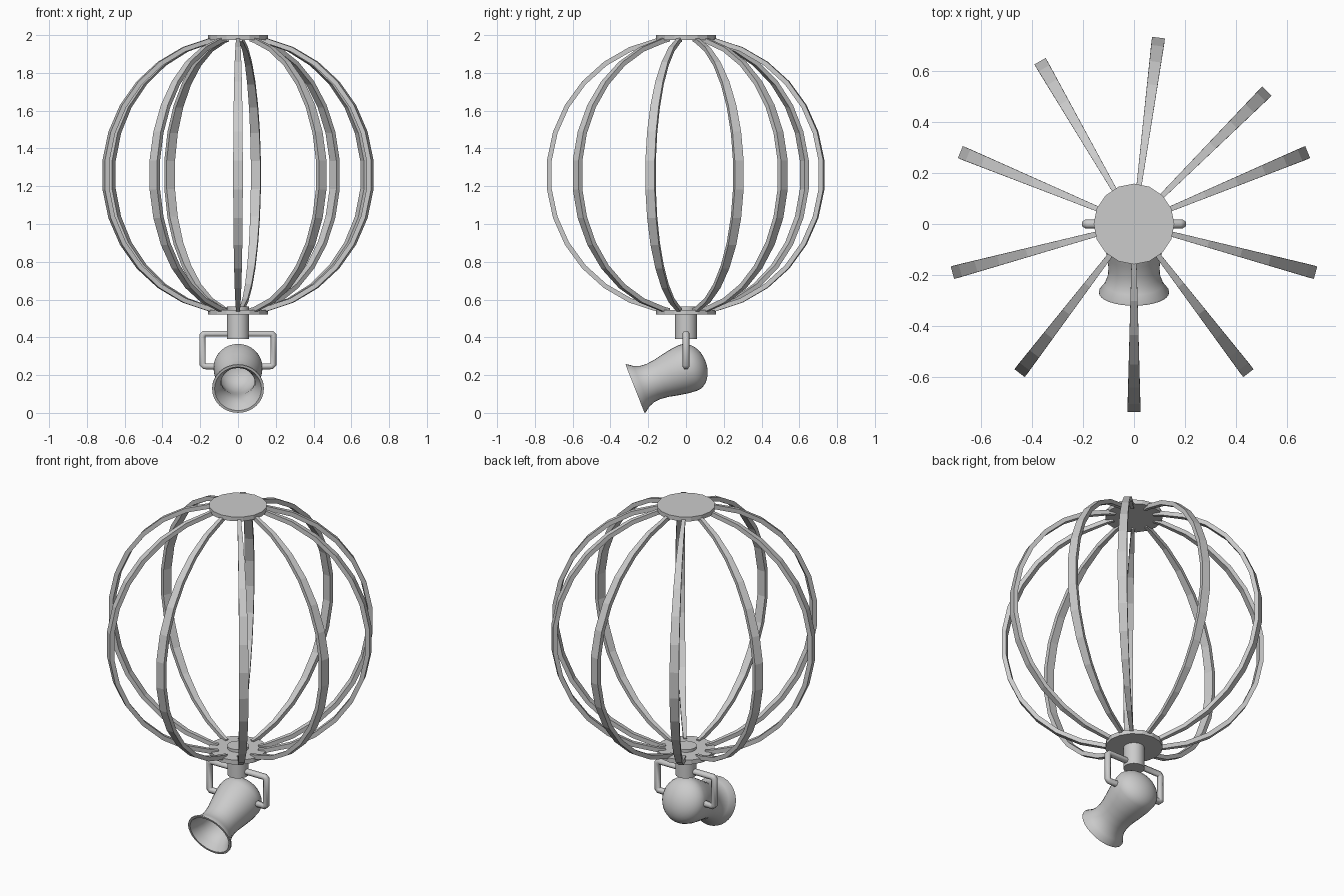
import bpy, bmesh
from math import sin, cos, pi, radians
from mathutils import Matrix, Vector

if "Cube" in bpy.data.objects:
    bpy.data.objects.remove(bpy.data.objects["Cube"])

CZ, R, RI = 1.26, 0.74, 0.715


def finish(name, bm, smooth=None):
    bmesh.ops.recalc_face_normals(bm, faces=bm.faces)
    me = bpy.data.meshes.new(name)
    bm.to_mesh(me)
    bm.free()
    ob = bpy.data.objects.new(name, me)
    bpy.context.collection.objects.link(ob)
    if smooth:
        bpy.ops.object.select_all(action='DESELECT')
        ob.select_set(True)
        bpy.context.view_layer.objects.active = ob
        bpy.ops.object.shade_smooth_by_angle(angle=radians(smooth))
    return ob


def disc(name, r, z0, z1, sides, smooth=None):
    bm = bmesh.new()
    bmesh.ops.create_cone(bm, cap_ends=True, segments=sides, radius1=r, radius2=r,
                          depth=z1 - z0, matrix=Matrix.Translation((0, 0, (z0 + z1) / 2)))
    return finish(name, bm, smooth)


# cage ribs: faceted bands, wide at the equator and narrow at the poles
def rib(name, angle):
    bm = bmesh.new()
    rot = Matrix.Rotation(radians(angle), 4, 'Z')
    rings = []
    for lat in [9] + list(range(12, 169, 12)) + [171]:
        a = radians(lat)
        w = 0.006 + 0.0195 * sin(a)
        ring = []
        for rad, side in ((R, -1), (R, 1), (RI, 1), (RI, -1)):
            p = Vector((rad * sin(a), side * w, CZ + rad * cos(a)))
            ring.append(bm.verts.new(rot @ p))
        rings.append(ring)
    for a, b in zip(rings, rings[1:]):
        for i in range(4):
            j = (i + 1) % 4
            bm.faces.new((a[i], a[j], b[j], b[i]))
    bm.faces.new(rings[0])
    bm.faces.new(rings[-1])
    return finish(name, bm)


for k in range(10):
    rib(f"cage_rib_{k + 1}", 45 + 37.5 * k)

# end plates and neck
disc("top_plate", 0.158, 1.974, 2.0, 16)
disc("bottom_plate", 0.158, 0.52, 0.546, 16)
disc("neck", 0.058, 0.39, 0.562, 24, 40)

# yoke: bent tube holding the lamp
cu = bpy.data.curves.new("yoke", 'CURVE')
cu.dimensions = '3D'
cu.bevel_depth = 0.0185
cu.bevel_resolution = 1
cu.use_fill_caps = True
half = [(0.10, 0.246), (0.178, 0.246), (0.188, 0.256), (0.188, 0.41), (0.178, 0.42)]
path = half + [(-x, z) for x, z in reversed(half)]
sp = cu.splines.new('POLY')
sp.points.add(len(path) - 1)
for pt, (x, z) in zip(sp.points, path):
    pt.co = (x, 0, z, 1)
yoke = bpy.data.objects.new("yoke", cu)
bpy.context.collection.objects.link(yoke)
bpy.ops.object.select_all(action='DESELECT')
yoke.select_set(True)
bpy.context.view_layer.objects.active = yoke
bpy.ops.object.convert(target='MESH')

# lamp: hollow turned shell (radius, distance forward), tilted downward
dome = [(0.13 * sin(i * pi / 16), -0.015 - 0.096 * cos(i * pi / 16)) for i in range(9)]
outer = [(0.127, 0.03), (0.117, 0.085), (0.105, 0.14), (0.1, 0.185), (0.103, 0.22),
         (0.115, 0.253), (0.137, 0.283), (0.137, 0.29)]
inner = [(0.124, 0.29), (0.104, 0.255), (0.091, 0.22), (0.088, 0.185), (0.093, 0.14),
         (0.105, 0.085), (0.114, 0.02), (0.1, -0.045), (0.06, -0.082), (0, -0.095)]
bm = bmesh.new()
prof = [bm.verts.new((r, 0, t)) for r, t in dome + outer + inner]
edges = [bm.edges.new(e) for e in zip(prof, prof[1:])]
bmesh.ops.spin(bm, geom=prof + edges, cent=(0, 0, 0), axis=(0, 0, 1),
               angle=2 * pi, steps=32, use_duplicate=False)
bmesh.ops.remove_doubles(bm, verts=bm.verts, dist=0.0004)
lamp = finish("lamp", bm, 45)
lamp.rotation_euler = (radians(111.5), 0, 0)
lamp.location = (0, 0, 0.234)
